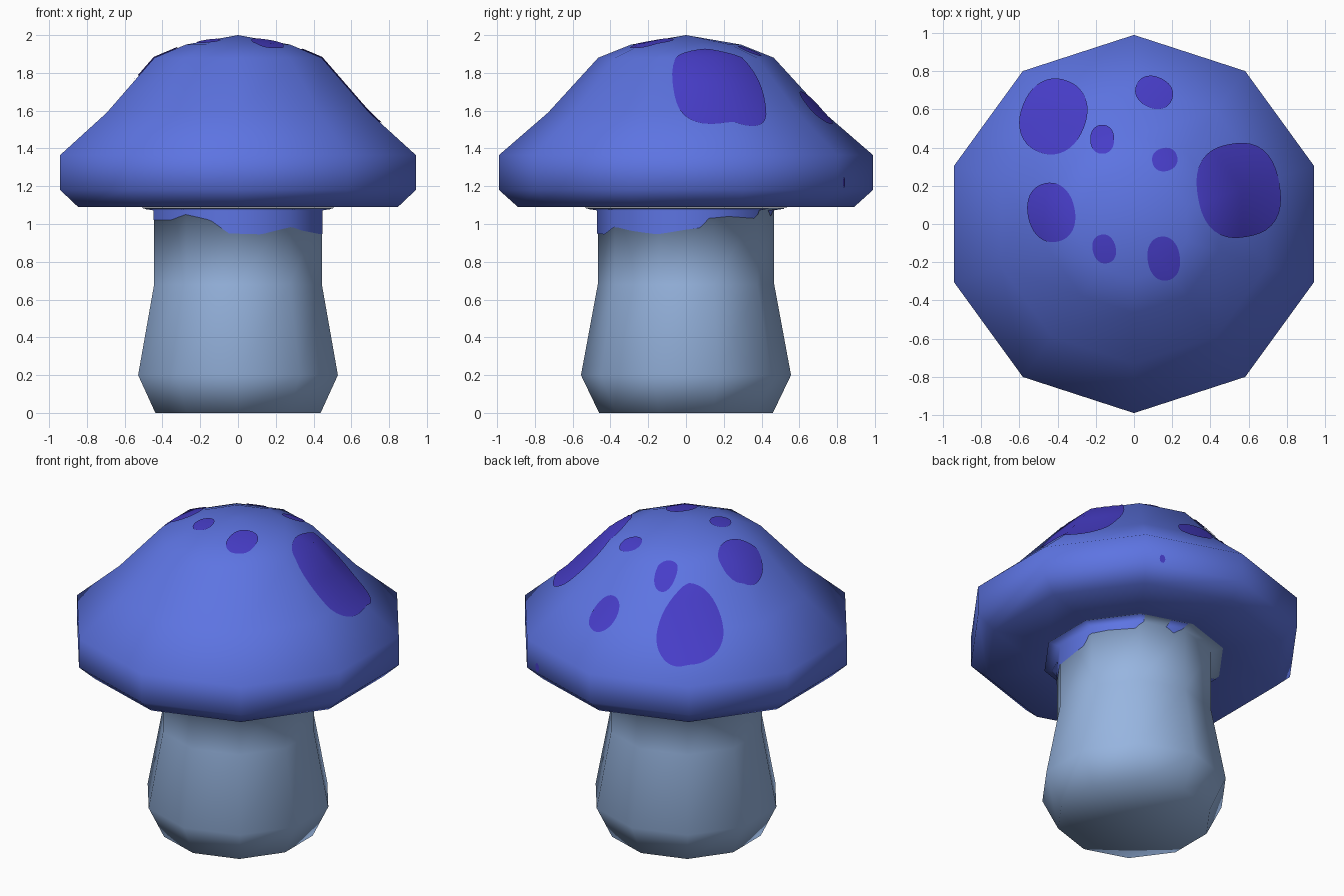
import bpy, math
from mathutils import Vector

if "Cube" in bpy.data.objects:
    bpy.data.objects.remove(bpy.data.objects["Cube"])

SIDES = 10
STEP = 2 * math.pi / SIDES


def material(name, r, g, b):
    lin = [((c / 255 + 0.055) / 1.055) ** 2.4 for c in (r, g, b)]
    m = bpy.data.materials.new(name)
    m.diffuse_color = (*lin, 1)
    m.use_nodes = True
    m.node_tree.nodes["Principled BSDF"].inputs["Base Color"].default_value = m.diffuse_color
    return m


BLUE = material("cap blue", 93, 116, 226)
PURPLE = material("spot purple", 71, 61, 200)
PALE = material("stem pale blue", 151, 181, 224)


def make(name, verts, faces, mat, normals=None):
    me = bpy.data.meshes.new(name)
    me.from_pydata(verts, [], faces)
    me.materials.append(mat)
    me.polygons.foreach_set("use_smooth", [True] * len(faces))
    me.update()
    if normals:
        me.normals_split_custom_set_from_vertices(normals)
    ob = bpy.data.objects.new(name, me)
    bpy.context.collection.objects.link(ob)
    return ob


def lathe(name, profile, mat):
    """Ten-sided revolve; a radius of 0 becomes a single pole vertex."""
    verts, rings, faces = [], [], []
    for r, z in profile:
        n = SIDES if r else 1
        rings.append([len(verts) + i for i in range(n)])
        verts += [(r * math.cos(math.pi / 2 + i * STEP),
                   r * math.sin(math.pi / 2 + i * STEP), z) for i in range(n)]
    for a, b in zip(rings, rings[1:]):
        for i in range(SIDES):
            j = (i + 1) % SIDES
            if len(a) == 1:
                faces.append((a[0], b[j], b[i]))
            elif len(b) == 1:
                faces.append((a[i], a[j], b[0]))
            else:
                faces.append((a[i], a[j], b[j], b[i]))
    return make(name, verts, faces, mat)


def interp(table, x):
    for (x0, y0), (x1, y1) in zip(table, table[1:]):
        if x <= x1:
            return y0 + (y1 - y0) * (x - x0) / (x1 - x0)
    return table[-1][1]


def side_factor(angle):
    """Distance to the decagon edge at an angle, for corner radius 1."""
    d = (angle - math.pi / 2) % STEP - STEP / 2
    return math.cos(STEP / 2) / math.cos(d)


# Cap and stem bodies
cap_top = [(0.99, 1.365), (0.73, 1.59), (0.465, 1.88), (0.29, 1.95), (0, 2.0)]
lathe("cap", [(0, 1.09), (0.54, 1.09), (0.89, 1.09), (0.99, 1.18)] + cap_top, BLUE)
lathe("stem", [(0, 0), (0.46, 0), (0.556, 0.2), (0.467, 0.68),
               (0.467, 1.075), (0.54, 1.087)], PALE)

# Purple spots: thin discs draped over the cap facets
height = cap_top[::-1]


def spot(name, cx, cy, rx, ry, tilt=0, power=2.2, rings=8, segs=40):
    verts, normals, faces = [], [], []
    for k in range(rings + 1):
        for i in range(segs if k else 1):
            t = 2 * math.pi * i / segs
            c, s = math.cos(t), math.sin(t)
            f = k / rings / (abs(c) ** power + abs(s) ** power) ** (1 / power)
            u, v = rx * c * f, ry * s * f
            a = math.radians(tilt)
            x = cx + u * math.cos(a) - v * math.sin(a)
            y = cy + u * math.sin(a) + v * math.cos(a)
            ang = math.atan2(y, x)
            r = math.hypot(x, y) / side_factor(ang)
            lo, hi = max(r - 0.12, 0), min(r + 0.12, 0.99)
            slope = (interp(height, lo) - interp(height, hi)) / (hi - lo)
            n = Vector((slope * math.cos(ang), slope * math.sin(ang), 1)).normalized()
            verts.append(Vector((x, y, interp(height, r))) + n * 0.006)
            normals.append(n)
    for i in range(segs):
        j = (i + 1) % segs
        faces.append((0, 1 + i, 1 + j))
        for k in range(rings - 1):
            a, b = 1 + k * segs, 1 + (k + 1) * segs
            faces.append((a + i, b + i, b + j, a + j))
    make(name, verts, faces, PURPLE, normals)


SPOTS = [(-0.42, 0.56, 0.17, 0.20, -22), (0.105, 0.685, 0.10, 0.082, -25),
         (-0.165, 0.44, 0.062, 0.075, 0), (0.16, 0.335, 0.066, 0.06, 15),
         (-0.43, 0.06, 0.122, 0.155, 12), (-0.155, -0.13, 0.06, 0.076, 15),
         (0.155, -0.18, 0.084, 0.115, 8)]
for i, p in enumerate(SPOTS):
    spot(f"spot_{i + 1}", *p)
spot("spot_large", 0.545, 0.175, 0.215, 0.245, 10, 2.5, rings=12)

# Tiny spot on the rim side
ang = math.radians(60)
rim, out = 0.99 * side_factor(ang) + 0.004, math.radians(72)
n = Vector((math.cos(out), math.sin(out), 0))
t = Vector((-n.y, n.x, 0))
mid = Vector((math.cos(ang), math.sin(ang), 0)) * rim + Vector((0, 0, 1.22))
make("rim_spot", [mid + t * 0.018 * math.cos(k * math.pi / 5)
                  + Vector((0, 0, 0.028 * math.sin(k * math.pi / 5))) for k in range(10)],
     [tuple(range(10))], PURPLE)

# Blue collar with a wavy lower edge, (degrees, height) around the stem top
drip = [(0, .97), (10, .98), (15, 1.03), (30, 1.04), (51, 1.03), (57, 1.075),
        (75, 1.075), (81, 1.04), (87, 1.075), (165, 1.075), (174, 1.04),
        (200, 1.02), (217, 1.02), (234, 1.05), (251, 1.02), (264, .95),
        (286, .945), (307, .985), (319, .965), (341, .945), (360, .97)]
verts, normals, faces = [], [], []
COUNT = 120
for i in range(COUNT):
    a = math.radians(i * 360 / COUNT)
    z = interp(drip, i * 360 / COUNT)
    d = Vector((math.cos(a), math.sin(a), 0))
    for r, h in ((0.471, z), (0.471, 1.072), (0.543, 1.083)):
        verts.append(d * r * side_factor(a) + Vector((0, 0, h)))
        normals.append(d if h < 1.08 else (d - Vector((0, 0, 2))).normalized())
for i in range(COUNT):
    j = (i + 1) % COUNT
    if min(verts[3 * i].z, verts[3 * j].z) < 1.07:
        for k in (0, 1):
            faces.append((3 * i + k, 3 * j + k, 3 * j + k + 1, 3 * i + k + 1))
make("stem_collar", verts, faces, BLUE, normals)
